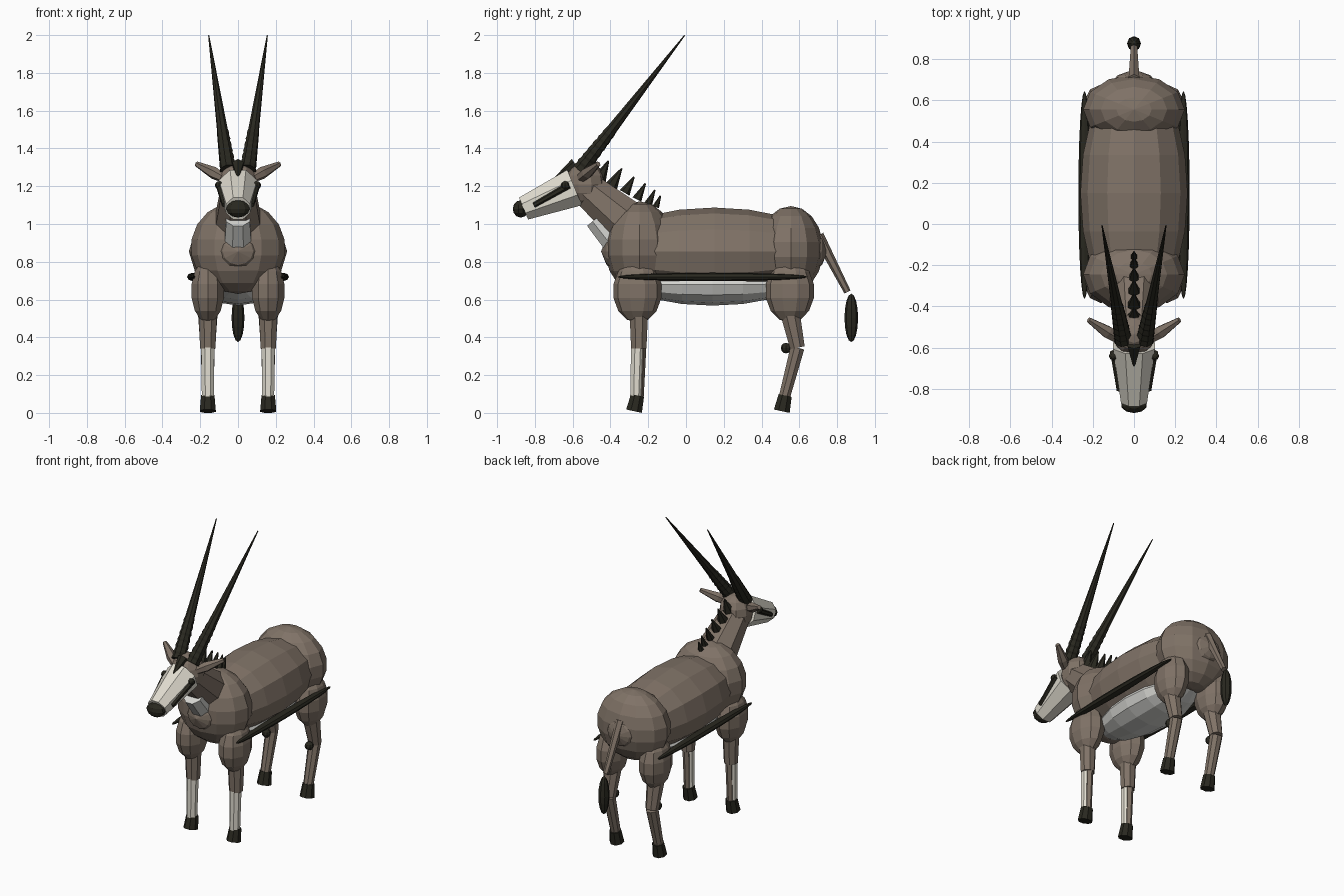
import bpy, bmesh, math
from mathutils import Vector, Matrix

if "Cube" in bpy.data.objects:
    bpy.data.objects.remove(bpy.data.objects["Cube"])


def material(name, rgb):
    m = bpy.data.materials.new(name)
    m.diffuse_color = (*rgb, 1)
    m.use_nodes = True
    m.node_tree.nodes["Principled BSDF"].inputs["Base Color"].default_value = m.diffuse_color
    return m


BROWN = material("coat_brown", (0.215, 0.170, 0.135))
WHITE = material("cream_white", (0.75, 0.72, 0.63))
BELLY = material("pale_grey", (0.66, 0.66, 0.63))
DARK = material("near_black", (0.022, 0.021, 0.014))


def finish(name, bm, mat):
    bmesh.ops.recalc_face_normals(bm, faces=bm.faces)
    me = bpy.data.meshes.new(name)
    bm.to_mesh(me)
    bm.free()
    me.materials.append(mat)
    ob = bpy.data.objects.new(name, me)
    bpy.context.collection.objects.link(ob)
    return ob


def ball(name, c, r, mat, u=12, v=8, lengthwise=False):
    """Faceted ellipsoid; lengthwise puts the poles along y."""
    bm = bmesh.new()
    bmesh.ops.create_uvsphere(bm, u_segments=u, v_segments=v, radius=1)
    rot = Matrix.Rotation(math.pi / 2, 4, 'X') if lengthwise else Matrix()
    bm.transform(Matrix.Translation(c) @ Matrix.Diagonal((*r, 1)) @ rot)
    return finish(name, bm, mat)


def tube(name, a, b, stations, mat, sides=8, sx=1.0):
    """Straight limb from a to b; stations are (fraction, radius) pairs."""
    a, b = Vector(a), Vector(b)
    d = (b - a).normalized()
    side = d.cross(Vector((0, 1, 0)) if abs(d.y) < 0.4 else Vector((0, 0, 1))).normalized()
    if abs(d.x) < 1e-6:
        side = Vector((1, 0, 0))
    up = d.cross(side)
    bm = bmesh.new()
    rings = []
    for t, r in stations:
        ring = []
        for i in range(sides):
            w = 2 * math.pi * (i + 0.5) / sides
            ring.append(bm.verts.new(a.lerp(b, t) + r * (sx * math.cos(w) * side + math.sin(w) * up)))
        rings.append(ring)
    for p, q in zip(rings, rings[1:]):
        for i in range(sides):
            j = (i + 1) % sides
            bm.faces.new((p[i], p[j], q[j], q[i]))
    bm.faces.new(rings[0])
    bm.faces.new(rings[-1])
    return finish(name, bm, mat)


def cone(name, a, b, r0, r1, mat, sides=8, sx=1.0):
    return tube(name, a, b, [(0, r0), (1, r1)], mat, sides, sx)


# Trunk
ball("barrel", (0, 0.15, 0.855), (0.26, 0.60, 0.232), BROWN, 12, 10, True)
ball("shoulders", (0, -0.245, 0.875), (0.25, 0.185, 0.245), BROWN, 12, 9)
ball("rump", (0, 0.555, 0.865), (0.25, 0.172, 0.23), BROWN, 12, 9)
ball("belly", (0, 0.14, 0.68), (0.19, 0.42, 0.112), BELLY, 12, 8, True)

# Neck, throat and mane
cone("neck", (0, -0.53, 1.19), (0, -0.26, 0.96), 0.095, 0.14, BROWN)
cone("throat", (0, -0.475, 1.03), (0, -0.385, 0.92), 0.068, 0.075, BELLY)
MANE = [(-0.46, 1.235, -0.41, 1.335), (-0.395, 1.20, -0.34, 1.295),
        (-0.325, 1.165, -0.275, 1.25), (-0.26, 1.13, -0.215, 1.215),
        (-0.20, 1.105, -0.165, 1.18), (-0.16, 1.09, -0.135, 1.15)]
for i, (y0, z0, y1, z1) in enumerate(MANE):
    r = 0.038 - 0.004 * i
    cone(f"mane_tuft_{i + 1}", (0, y0, z0), (0, y1, z1), r, 0.004, DARK, 6)

# Head
ball("skull", (0, -0.535, 1.21), (0.105, 0.11, 0.122), BROWN, 10, 8)
cone("muzzle", (0, -0.59, 1.193), (0, -0.86, 1.082), 0.11, 0.068, WHITE)
ball("nose", (0, -0.875, 1.08), (0.065, 0.042, 0.046), DARK, 10, 6)
cone("forehead_patch", (0, -0.585, 1.315), (0, -0.69, 1.245), 0.035, 0.006, DARK, 6)

# Tail
cone("tail", (0, 0.70, 0.94), (0, 0.855, 0.64), 0.03, 0.018, BROWN, 6)
ball("tail_tuft", (0, 0.875, 0.503), (0.034, 0.036, 0.128), DARK, 8, 8)

for s, tag in ((1, "left"), (-1, "right")):
    # Face details
    ball(f"eye_{tag}", (s * 0.1, -0.64, 1.205), (0.022, 0.022, 0.022), DARK, 8, 6)
    cone(f"cheek_stripe_{tag}", (s * 0.1, -0.62, 1.205), (s * 0.072, -0.805, 1.10),
         0.018, 0.014, DARK, 6)
    tube(f"ear_{tag}", (s * 0.08, -0.555, 1.245), (s * 0.22, -0.465, 1.318),
         [(0, 0.026), (0.35, 0.033), (1, 0.014)], BROWN, 6)

    # Horns with ridged lower part
    ridges = []
    for k in range(7):
        t = 0.045 * k
        r = 0.042 * (1 - t)
        ridges += [(t, r * 1.1), (t + 0.03, r * 0.95)]
    tube(f"horn_{tag}", (s * 0.052, -0.56, 1.285), (s * 0.155, -0.008, 1.998),
         ridges + [(1, 0.003)], DARK, 8)

    # Flank stripe
    ball(f"flank_stripe_{tag}", (s * 0.24, 0.14, 0.72), (0.03, 0.505, 0.022), DARK, 8, 12, True)

    # Front leg
    x = s * 0.16
    ball(f"front_thigh_{tag}", (x, -0.257, 0.645), (0.092, 0.13, 0.168), BROWN, 10, 7)
    cone(f"front_leg_{tag}", (x, -0.25, 0.56), (x, -0.25, 0.34), 0.054, 0.044, BROWN)
    cone(f"front_sock_{tag}", (x, -0.256, 0.345), (x, -0.264, 0.08), 0.038, 0.034, WHITE)
    cone(f"front_shin_{tag}", (x, -0.237, 0.35), (x, -0.246, 0.08), 0.027, 0.022, BROWN, 6)
    cone(f"front_hoof_{tag}", (x, -0.257, 0.092), (x, -0.275, 0.009), 0.038, 0.046, DARK)

    # Hind leg
    ball(f"hind_thigh_{tag}", (x, 0.55, 0.645), (0.092, 0.13, 0.168), BROWN, 10, 7)
    cone(f"hind_shank_{tag}", (x, 0.54, 0.58), (x, 0.59, 0.345), 0.06, 0.042, BROWN)
    cone(f"hind_cannon_{tag}", (x, 0.59, 0.345), (x, 0.52, 0.08), 0.04, 0.032, BROWN)
    ball(f"hock_{tag}", (x, 0.53, 0.343), (0.028, 0.028, 0.028), DARK, 8, 6)
    cone(f"hind_hoof_{tag}", (x, 0.525, 0.092), (x, 0.507, 0.009), 0.038, 0.046, DARK)
